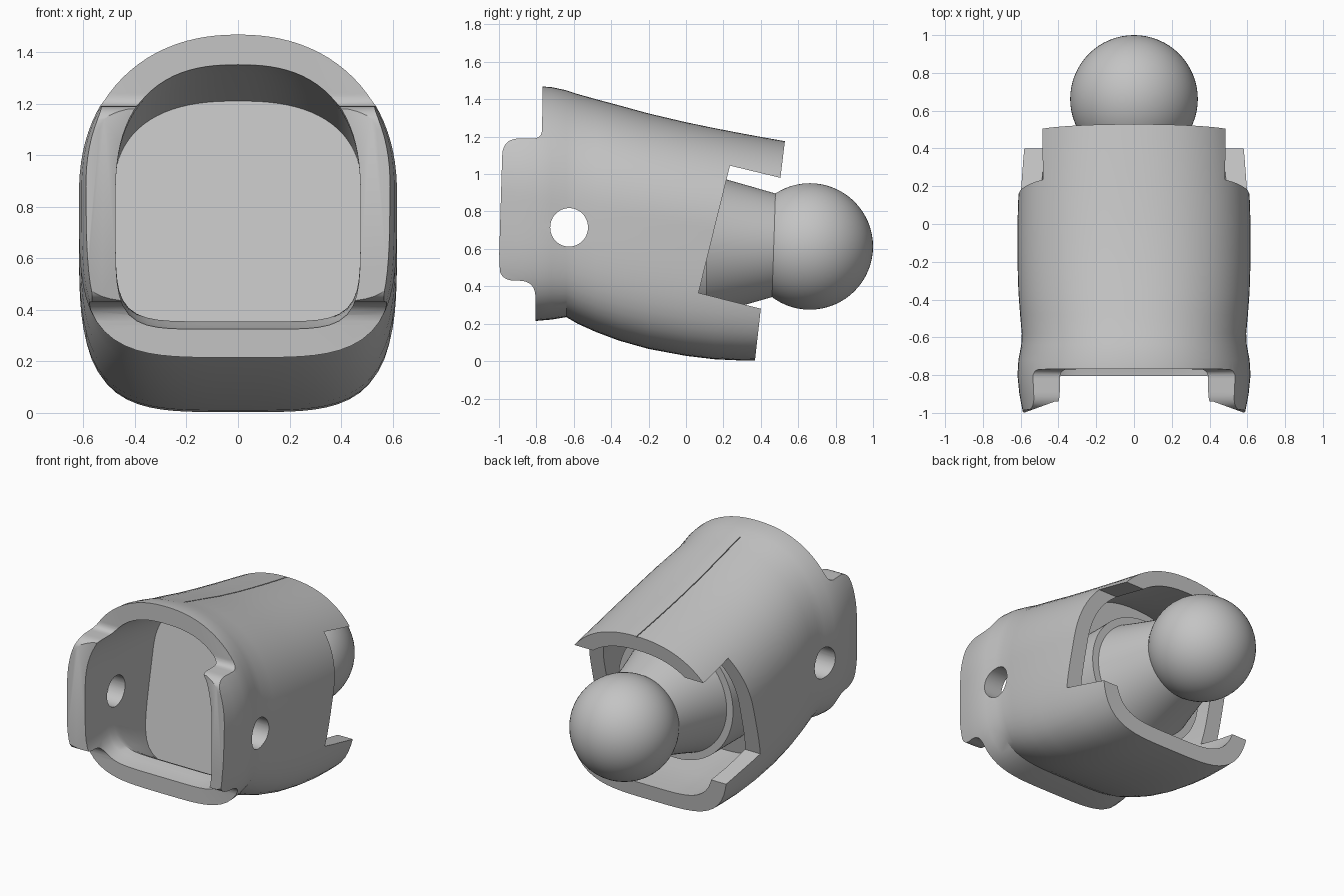
import bpy, bmesh, math
from mathutils import Matrix, Vector

if "Cube" in bpy.data.objects:
    bpy.data.objects.remove(bpy.data.objects["Cube"], do_unlink=True)

grey = bpy.data.materials.new("plain_grey")
grey.use_nodes = True
colour = (0.55, 0.55, 0.55, 1)
grey.diffuse_color = colour
grey.node_tree.nodes["Principled BSDF"].inputs["Base Color"].default_value = colour


def finish(name, bm):
    bmesh.ops.recalc_face_normals(bm, faces=bm.faces)
    mesh = bpy.data.meshes.new(name)
    bm.to_mesh(mesh)
    bm.free()
    obj = bpy.data.objects.new(name, mesh)
    bpy.context.collection.objects.link(obj)
    mesh.materials.append(grey)
    return obj


def skin(name, rings):
    """Closed skin over a row of equal-length point rings."""
    bm = bmesh.new()
    rows = [[bm.verts.new(p) for p in ring] for ring in rings]
    n = len(rows[0])
    for a, b in zip(rows, rows[1:]):
        for i in range(n):
            j = (i + 1) % n
            bm.faces.new((a[i], a[j], b[j], b[i]))
    bm.faces.new(rows[0])
    bm.faces.new(rows[-1])
    return finish(name, bm)


def section(y, width, low, high, mid, n_low, n_high, lean=0, count=96):
    """Rounded cross-section, squareness set above and below mid, optionally leaning back."""
    ring = []
    for i in range(count):
        a = math.tau * i / count
        c, s = math.cos(a), math.sin(a)
        n = n_high if s >= 0 else n_low
        r = (abs(c) ** n + abs(s) ** n) ** (-1 / n)
        z = mid + r * s * (high - mid if s >= 0 else mid - low)
        ring.append((width * r * c, y + lean * (z - .7), z))
    return ring


def rounded(points, steps=8):
    """Polygon from (u, v, radius) corners."""
    out = []
    for i, (u, v, r) in enumerate(points):
        p = Vector((u, v))
        if not r:
            out.append(p)
            continue
        a = p + (Vector(points[i - 1][:2]) - p).normalized() * r
        b = p + (Vector(points[(i + 1) % len(points)][:2]) - p).normalized() * r
        for k in range(steps + 1):
            t = k / steps
            out.append(a * (1 - t) ** 2 + p * 2 * t * (1 - t) + b * t * t)
    return out


def side_prism(name, points, half):
    return skin(name, [[(x, u, v) for u, v in points] for x in (-half, half)])


def combine(obj, tool, operation):
    mod = obj.modifiers.new("cut", "BOOLEAN")
    mod.operation, mod.solver, mod.object = operation, "EXACT", tool
    bpy.context.view_layer.objects.active = obj
    bpy.ops.object.modifier_apply(modifier=mod.name)
    bpy.data.objects.remove(tool, do_unlink=True)


def smooth(obj):
    bpy.ops.object.select_all(action="DESELECT")
    obj.select_set(True)
    bpy.context.view_layer.objects.active = obj
    bpy.ops.object.shade_smooth_by_angle(angle=math.radians(28))


# Housing body: y, half width, bottom, top
stations = [
    (-1.05, .578, .2, 1.47), (-.9, .607, .21, 1.47), (-.8, .617, .215, 1.47),
    (-.72, .612, .222, 1.465), (-.64, .597, .235, 1.448), (-.58, .594, .2, 1.428),
    (-.48, .603, .155, 1.4), (-.36, .612, .11, 1.368), (-.2, .617, .065, 1.324),
    (0, .617, .028, 1.277), (.15, .612, .01, 1.246), (.3, .604, .003, 1.217),
    (.42, .598, .003, 1.195), (.62, .58, .01, 1.16),
]


def middle(y):
    return .85 - .155 * (y + .8)


housing = skin("housing", [section(y, w, lo, hi, middle(y), 4, 2.2)
                           for y, w, lo, hi in stations])

# Side outline with front tabs and rear flaps
outline = rounded([
    (-.765, 1.6, 0), (-.77, 1.19, .05), (-.98, 1.19, .09), (-1.003, .43, .09),
    (-.805, .43, .09), (-.805, -.1, 0), (.357, -.1, 0), (.4, .28, 0),
    (.067, .365, 0), (.235, 1.045, 0), (.505, .98, 0), (.58, 1.6, 0)])
combine(housing, side_prism("outline", outline, 1), "INTERSECT")

# Slanted tab fronts
slant = [(-.7, -1.04), (-.585, -1), (-.42, -.94), (.42, -.94), (.585, -1),
         (.7, -1.04), (.7, -1.2), (-.7, -1.2)]
combine(housing, skin("slant", [[(x, y, z) for x, y in slant] for z in (-.2, 1.7)]),
        "DIFFERENCE")

# Front socket: raised lip, floor falling away, leaning back wall
front = [(-1.1, .475, .325, 1.36, 0), (-.8, .475, .325, 1.357, 0), (-.72, .475, .345, 1.342, 0),
         (-.66, .477, .355, 1.332, 0), (-.6, .48, .325, 1.318, 0), (-.42, .482, .215, 1.28, 0),
         (-.25, .482, .165, 1.21, .2)]
combine(housing, skin("front_socket", [section(y, w, lo, hi, .84, 6, 2.5, lean)
                                       for y, w, lo, hi, lean in front]), "DIFFERENCE")

# Rear recess
rear = [(-.1, .5, .165, 1.19, .2), (.1, .505, .12, 1.16, 0), (.25, .505, .108, 1.13, 0),
        (.42, .495, .105, 1.095, 0), (.7, .475, .105, 1.04, 0)]
combine(housing, skin("rear_recess", [section(y, w, lo, hi, middle(y), 4.2, 2.3, lean)
                                      for y, w, lo, hi, lean in rear]), "DIFFERENCE")

# Cross hole
hole = [(-.625 + .101 * math.cos(math.tau * i / 48), .715 + .103 * math.sin(math.tau * i / 48))
        for i in range(48)]
combine(housing, side_prism("cross_hole", hole, 1), "DIFFERENCE")

# Fine seam along the top
ridge = [(y, hi - .008) for y, w, lo, hi in stations if -.6 < y]
seam = ridge + [(.62, 1.6), (-.58, 1.6)]
combine(housing, side_prism("seam", seam, .003), "DIFFERENCE")
smooth(housing)

# Neck with its base disc
neck_profile = [(-.17, .43, .2), (.11, .43, 0), (.11, .382, 0), (.22, .348, 0),
                (.35, .311, 0), (.5, .268, 0)]
neck = skin("neck", [section(y, r, .622 - r, .622 + r, .622, 2, 2, lean)
                     for y, r, lean in neck_profile])
smooth(neck)

# Ball
bm = bmesh.new()
bmesh.ops.create_uvsphere(bm, u_segments=64, v_segments=32, radius=.338,
                          matrix=Matrix.Translation((0, .662, .613)))
smooth(finish("ball", bm))
